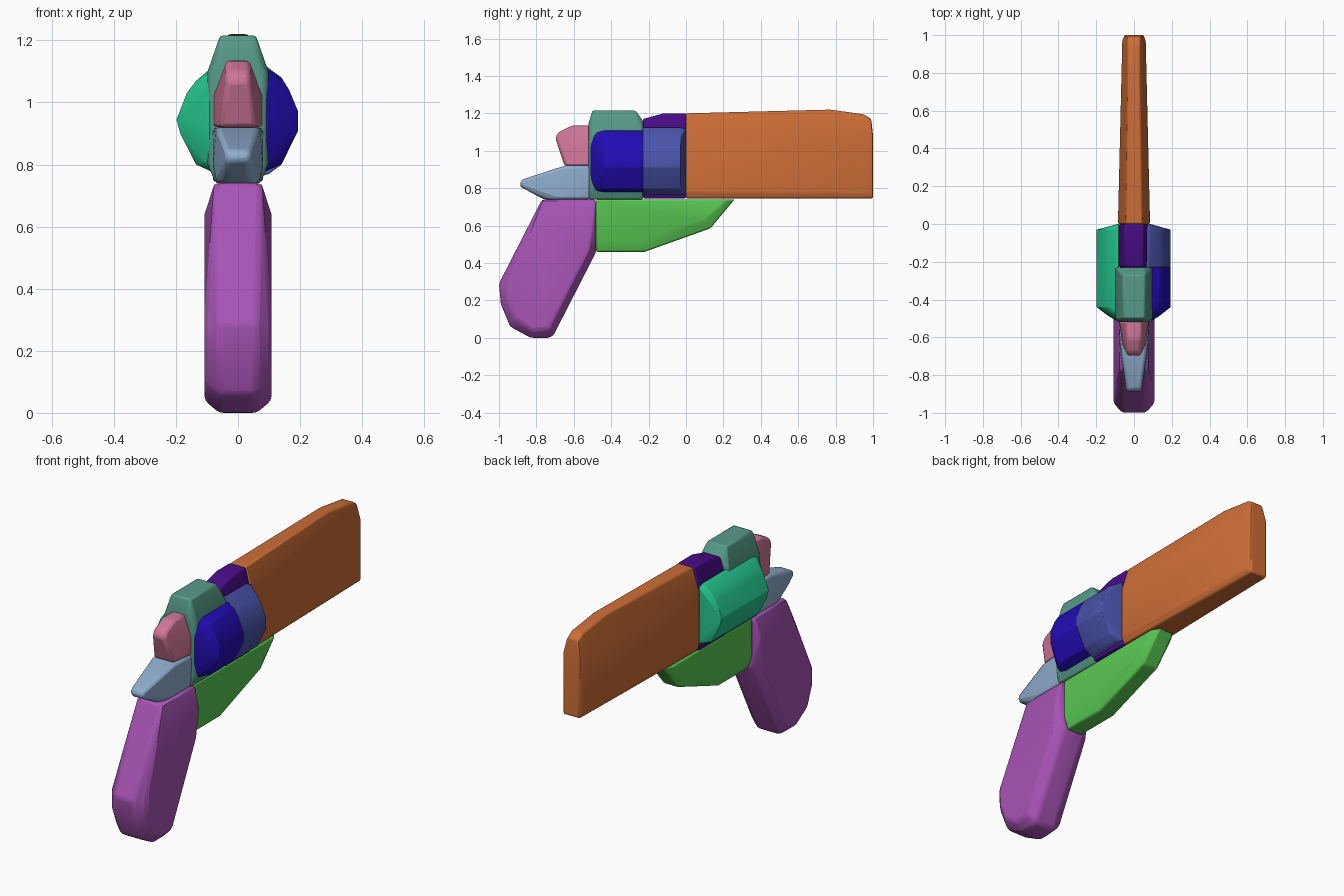
import bpy, bmesh

if "Cube" in bpy.data.objects:
    bpy.data.objects.remove(bpy.data.objects["Cube"], do_unlink=True)


def material(name, r, g, b):
    """Flat colour given as sRGB bytes, stored as linear."""
    col = [(c / 255 / 12.92) if c < 11 else ((c / 255 + 0.055) / 1.055) ** 2.4 for c in (r, g, b)] + [1]
    mat = bpy.data.materials.new(name)
    mat.use_nodes = True
    mat.diffuse_color = col
    mat.node_tree.nodes["Principled BSDF"].inputs["Base Color"].default_value = col
    return mat


def hull(name, mat, points, soft=0.008):
    """Convex block around the points, with softened edges."""
    bm = bmesh.new()
    verts = [bm.verts.new(p) for p in points]
    res = bmesh.ops.convex_hull(bm, input=verts)
    junk = {g for g in res["geom_interior"] + res["geom_unused"] if isinstance(g, bmesh.types.BMVert)}
    bmesh.ops.delete(bm, geom=list(junk), context="VERTS")
    bmesh.ops.dissolve_limit(bm, angle_limit=0.03, verts=bm.verts, edges=bm.edges)
    bmesh.ops.recalc_face_normals(bm, faces=bm.faces)
    mesh = bpy.data.meshes.new(name)
    bm.to_mesh(mesh)
    bm.free()
    mesh.materials.append(mat)
    obj = bpy.data.objects.new(name, mesh)
    bpy.context.collection.objects.link(obj)
    bevel = obj.modifiers.new("soft_edges", "BEVEL")
    bevel.width, bevel.segments, bevel.limit_method, bevel.angle_limit = soft, 2, "ANGLE", 0.4
    bpy.ops.object.select_all(action="DESELECT")
    obj.select_set(True)
    bpy.context.view_layer.objects.active = obj
    bpy.ops.object.shade_smooth_by_angle(angle=0.5)
    return obj


def block(name, mat, *layers, soft=0.008):
    """Mirrored block from (half width, side profile) layers."""
    pts = [(s * w, y, z) for w, profile in layers for y, z in profile for s in (-1, 1)]
    return hull(name, mat, pts, soft)


def drum(name, mat, side, outline, rings):
    """Half of the cylinder: outline (x, z) swept through (y, depth scale, height scale)."""
    base, mid = 0.08, 0.945
    pts = []
    for y, depth, height in rings:
        for x, z in outline:
            pts.append((side * (base + (x - base) * depth), y, mid + (z - mid) * height))
    return hull(name, mat, pts)


# Grip
block("grip", material("purple", 168, 84, 182),
      (0.075, [(-0.77, 0.74), (-0.48, 0.74)]),
      (0.06, [(-0.48, 0.46), (-0.71, 0.01), (-0.74, 0), (-0.83, 0), (-0.94, 0.06), (-0.99, 0.18), (-1, 0.29)]),
      (0.108, [(-0.7, 0.64), (-0.49, 0.63), (-0.52, 0.47), (-0.73, 0.05), (-0.82, 0.04),
               (-0.91, 0.1), (-0.95, 0.2), (-0.95, 0.29)]), soft=0.014)

# Trigger guard
block("trigger_guard", material("leaf green", 90, 202, 84),
      (0.07, [(-0.48, 0.74), (0.22, 0.74), (-0.48, 0.53), (-0.22, 0.53), (0.1, 0.63)]),
      (0.045, [(0.26, 0.74), (0.13, 0.585), (-0.22, 0.46), (-0.48, 0.46)]))

# Barrel
block("barrel", material("orange", 206, 110, 55),
      (0.085, [(0, 0.78), (0, 1.07)]), (0.07, [(0, 0.745)]), (0.045, [(0, 1.2)]),
      (0.062, [(0.97, 0.77), (0.97, 1.07)]), (0.05, [(1, 0.745), (1, 1.08)]),
      (0.032, [(0.77, 1.22), (0.95, 1.195), (0.99, 1.17)]))

# Frame bridge above the cylinder
block("frame_bridge", material("indigo", 74, 12, 136),
      (0.08, [(-0.23, 0.745), (0, 0.745), (-0.23, 1.08), (0, 1.08)]),
      (0.05, [(-0.23, 1.17), (-0.12, 1.2), (0, 1.2)]))

# Rear frame
block("rear_frame", material("sage teal", 86, 154, 136),
      (0.072, [(-0.52, 0.74), (-0.23, 0.74)]),
      (0.098, [(-0.5, 0.8), (-0.23, 0.8), (-0.5, 1.1), (-0.23, 1.1)]),
      (0.085, [(-0.52, 0.8), (-0.52, 1.09)]),
      (0.058, [(-0.52, 1.15), (-0.5, 1.215), (-0.27, 1.215), (-0.23, 1.16)]))

# Hammer
block("hammer", material("pink", 208, 118, 152),
      (0.08, [(-0.51, 0.92), (-0.51, 1.02)]),
      (0.06, [(-0.65, 0.92)]), (0.036, [(-0.7, 1.07), (-0.68, 1.1)]),
      (0.036, [(-0.61, 1.135), (-0.51, 1.135)]), soft=0.014)

# Tang behind the frame
block("rear_tang", material("light blue", 144, 174, 206),
      (0.08, [(-0.51, 0.78), (-0.51, 0.92), (-0.62, 0.8)]),
      (0.07, [(-0.51, 0.74), (-0.65, 0.92), (-0.7, 0.74)]),
      (0.04, [(-0.88, 0.845), (-0.89, 0.81), (-0.76, 0.74)]), soft=0.014)

# Cylinder, one piece on the right side and two on the left
right_outline = [(0.08, 1.11), (0.1, 1.1), (0.135, 1.07), (0.165, 1.03), (0.198, 0.945),
                 (0.186, 0.9), (0.135, 0.8), (0.08, 0.775)]
left_outline = [(0.08, 1.115), (0.1, 1.105), (0.14, 1.08), (0.165, 1.04), (0.194, 0.97),
                (0.194, 0.91), (0.14, 0.8), (0.08, 0.775)]
front_outline = [(0.05, 1.125), (0.08, 1.125)] + left_outline[1:-1] + [(0.1, 0.77), (0.05, 0.755)]
rear_end = [(-0.51, 0.15, 0.7), (-0.485, 0.5, 0.95), (-0.44, 1, 1)]
front_end = [(-0.03, 1, 1), (0, 0.1, 0.93)]
drum("cylinder_right", material("emerald", 36, 198, 142), -1, right_outline, rear_end + front_end)
drum("cylinder_left_rear", material("deep blue", 35, 12, 182), 1, left_outline, rear_end + [(-0.23, 1, 1)])
drum("cylinder_left_front", material("slate blue", 74, 84, 170), 1, front_outline, [(-0.23, 1, 1)] + front_end)
